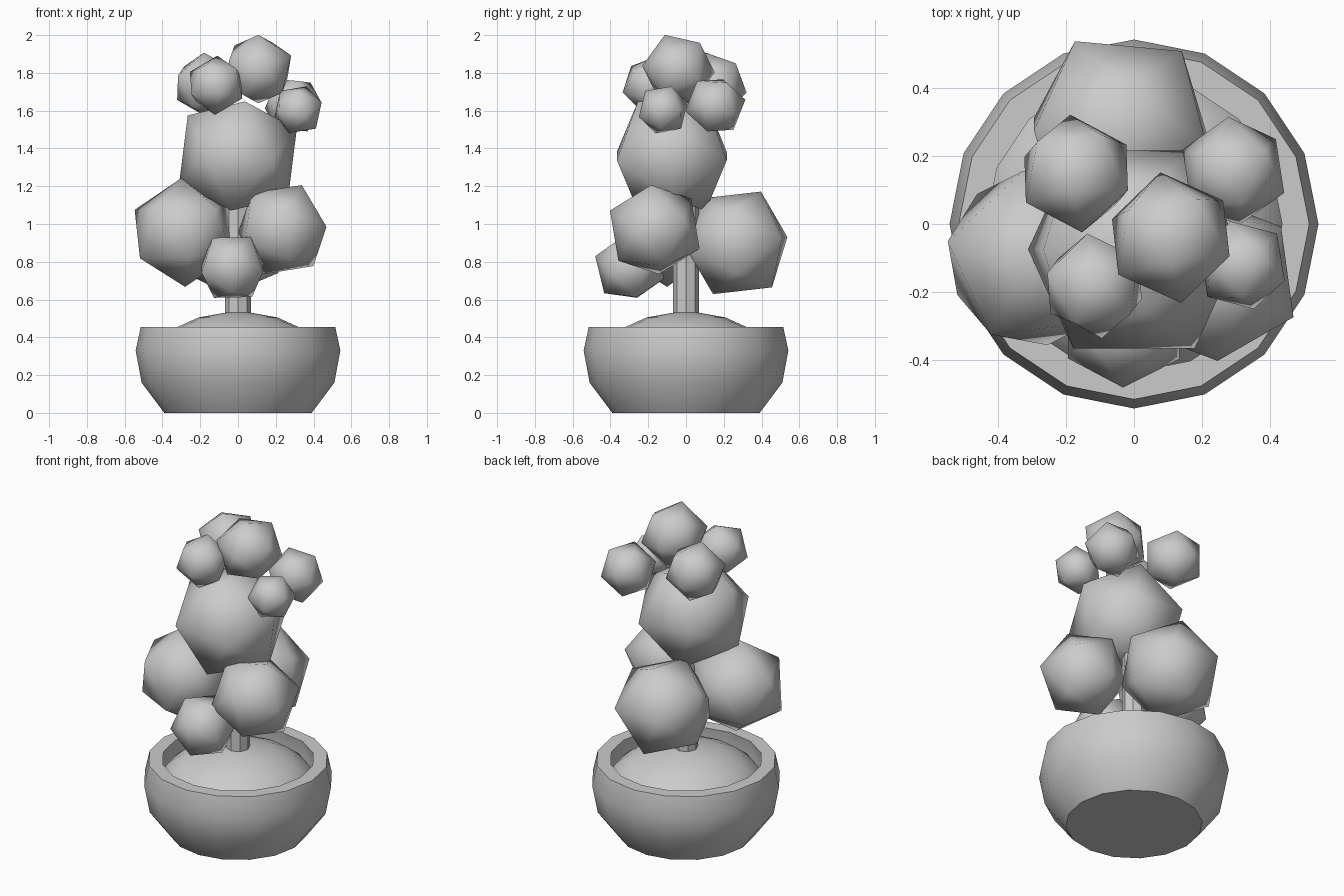
import bpy, bmesh, math
from mathutils import Vector, Matrix

if "Cube" in bpy.data.objects:
    bpy.data.objects.remove(bpy.data.objects["Cube"])


def lathe(name, profile, sides):
    """Spin an (r, z) profile around z; points with r = 0 become poles."""
    bm = bmesh.new()
    rings = []
    for r, z in profile:
        if r == 0:
            rings.append([bm.verts.new((0, 0, z))] * sides)
        else:
            rings.append([bm.verts.new((r * math.cos(2 * math.pi * i / sides),
                                        r * math.sin(2 * math.pi * i / sides), z))
                          for i in range(sides)])
    for a, b in zip(rings, rings[1:]):
        for i in range(sides):
            j = (i + 1) % sides
            bm.faces.new(dict.fromkeys((a[i], a[j], b[j], b[i])))
    bmesh.ops.recalc_face_normals(bm, faces=bm.faces)
    return finish(name, bm, 35)


def finish(name, bm, angle):
    mesh = bpy.data.meshes.new(name)
    bm.to_mesh(mesh)
    bm.free()
    ob = bpy.data.objects.new(name, mesh)
    bpy.context.collection.objects.link(ob)
    bpy.ops.object.select_all(action='DESELECT')
    ob.select_set(True)
    bpy.context.view_layer.objects.active = ob
    bpy.ops.object.shade_smooth_by_angle(angle=math.radians(angle))
    return ob


def leaf_ball(name, centre, r, tip, side):
    """Icosahedron with one corner towards tip and a neighbouring corner towards side."""
    z = Vector(tip).normalized()
    y = z.cross(Vector(side)).normalized()
    x = y.cross(z)
    rot = Matrix((x, y, z)).transposed().to_4x4()
    bm = bmesh.new()
    bmesh.ops.create_icosphere(bm, subdivisions=1, radius=r,
                               matrix=Matrix.Translation(centre) @ rot)
    return finish(name, bm, 60)


# Pot with a thick rim and hollow inside
lathe("pot", [(0, 0), (0.39, 0), (0.51, 0.16), (0.542, 0.33), (0.515, 0.455),
              (0.435, 0.455), (0.455, 0.33), (0.43, 0.19), (0.34, 0.08), (0, 0.08)], 16)

# Mounded soil
lathe("soil", [(0, 0.535), (0.07, 0.53), (0.21, 0.505), (0.32, 0.455),
               (0.41, 0.385), (0.445, 0.32), (0, 0.3)], 16)

# Trunk
lathe("trunk", [(0, 0.4), (0.068, 0.4), (0.068, 1.3), (0, 1.3)], 8)

# Foliage: centre, radius, corner direction, neighbouring corner direction
foliage = {
    "crown": ((0, -0.075, 1.36), 0.342, (-26, 0, 21), (-30, 0, -14)),
    "foliage_left": ((-0.29, -0.1, 0.955), 0.288, (-1, 0, 29), (-26, 5, 15)),
    "foliage_back": ((-0.04, 0.27, 0.9), 0.3, (-13, 26, 3), (17, 26, 3)),
    "foliage_right": ((0.235, -0.165, 0.97), 0.258, (10, -2, 23), (-5, 20, 17)),
    "foliage_front": ((-0.03, -0.298, 0.77), 0.192, (10, -4, 16.5), (-10, -4, 16.5)),
    "tuft_top": ((0.108, -0.04, 1.82), 0.195, (0, -7, 17.5), (17.5, -6, 8.5)),
    "tuft_back_left": ((-0.17, 0.148, 1.735), 0.178, (-15.5, 5, -8), (-13, -11, 8)),
    "tuft_front_left": ((-0.116, -0.182, 1.735), 0.16, (13, 8, 5), (12.5, -6, -9)),
    "tuft_back_right": ((0.292, 0.155, 1.628), 0.163, (-1.5, 16, 3), (13.5, 9.5, -5)),
    "tuft_front_right": ((0.318, -0.121, 1.605), 0.138, (11, 10, 0), (11.7, -6, 4)),
}
for name, args in foliage.items():
    leaf_ball(name, *args)
